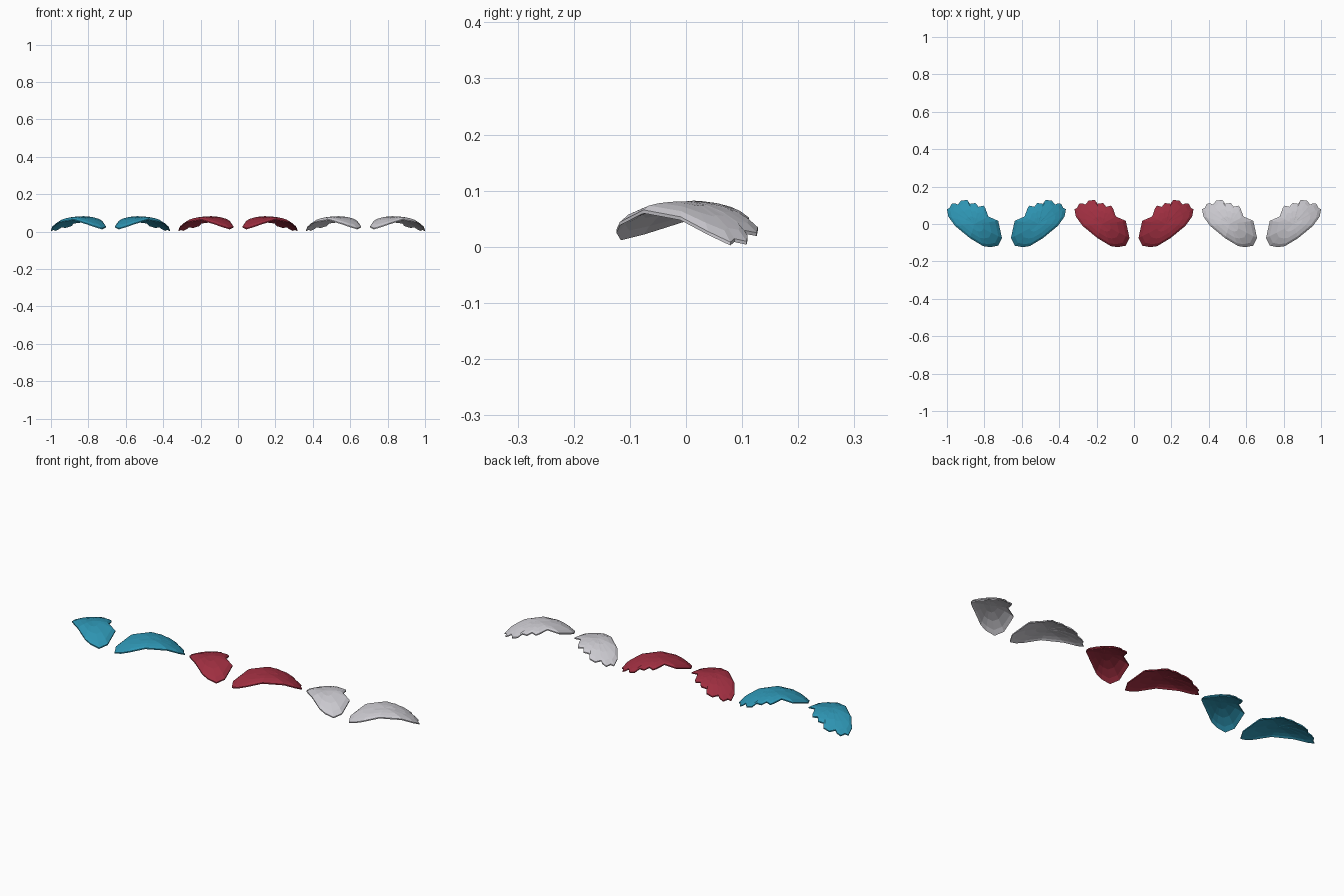
import bpy, bmesh

if "Cube" in bpy.data.objects:
    bpy.data.objects.remove(bpy.data.objects["Cube"])

# Plan outline of the right-hand shell, relative to its middle (x, y);
# the scalloped edge is at the back
OUTLINE = [
    (-.127, .017), (-.147, -.075), (-.126, -.116), (-.083, -.124), (-.046, -.118),
    (.024, -.076), (.104, -.010), (.140, .040), (.147, .079), (.133, .086),
    (.122, .108), (.102, .110), (.090, .104), (.070, .126), (.038, .128),
    (.024, .108), (-.006, .112), (-.022, .092), (-.048, .098), (-.058, .085),
    (-.074, .040),
]
# Rings from rim to middle: scale, extra height, thickness
RINGS = [(1.0, 0.0, .006), (.87, .004, .009), (.62, .003, .010), (.32, .001, .010)]


def height(x, y):
    """Saddle-free dome that falls away most at the outer back corner."""
    return .081 - 2.0 * x * x - .06 * x - .51 * x * y - 2.36 * y * y


def make_material(name, rgb):
    m = bpy.data.materials.new(name)
    m.diffuse_color = (*rgb, 1)
    m.use_nodes = True
    m.node_tree.nodes["Principled BSDF"].inputs["Base Color"].default_value = m.diffuse_color
    return m


def make_shell(name, centre_x, side, material):
    bm = bmesh.new()
    n = len(OUTLINE)
    skins = []
    for under in (0, 1):
        rings = []
        for scale, bump, thick in RINGS:
            ring = []
            for x, y in OUTLINE:
                x, y = x * scale, y * scale
                z = max(height(x, y) + bump - under * thick, 0)
                ring.append(bm.verts.new((centre_x + side * x, y, z)))
            rings.append(ring)
        mid = bm.verts.new((centre_x, 0, height(0, 0) - under * .010))
        for a, b in zip(rings, rings[1:]):
            for i in range(n):
                j = (i + 1) % n
                bm.faces.new((a[i], a[j], b[j], b[i]))
        for i in range(n):
            bm.faces.new((rings[-1][i], rings[-1][(i + 1) % n], mid))
        skins.append(rings[0])
    # Rim wall joining the two skins
    top, bottom = skins
    for i in range(n):
        j = (i + 1) % n
        bm.faces.new((top[i], bottom[i], bottom[j], top[j]))
    bmesh.ops.recalc_face_normals(bm, faces=bm.faces)
    mesh = bpy.data.meshes.new(name)
    bm.to_mesh(mesh)
    bm.free()
    mesh.materials.append(material)
    bpy.context.collection.objects.link(bpy.data.objects.new(name, mesh))


# Three mirrored pairs, one colour each
COLOURS = [("teal", (.027, .30, .45)), ("dark_red", (.35, .028, .052)),
           ("pale_grey", (.60, .59, .63))]
for k, (colour, rgb) in enumerate(COLOURS):
    mat = make_material(colour, rgb)
    pair_x = (k - 1) * .682
    make_shell(colour + "_shell_left", pair_x - .171, -1, mat)
    make_shell(colour + "_shell_right", pair_x + .171, 1, mat)
